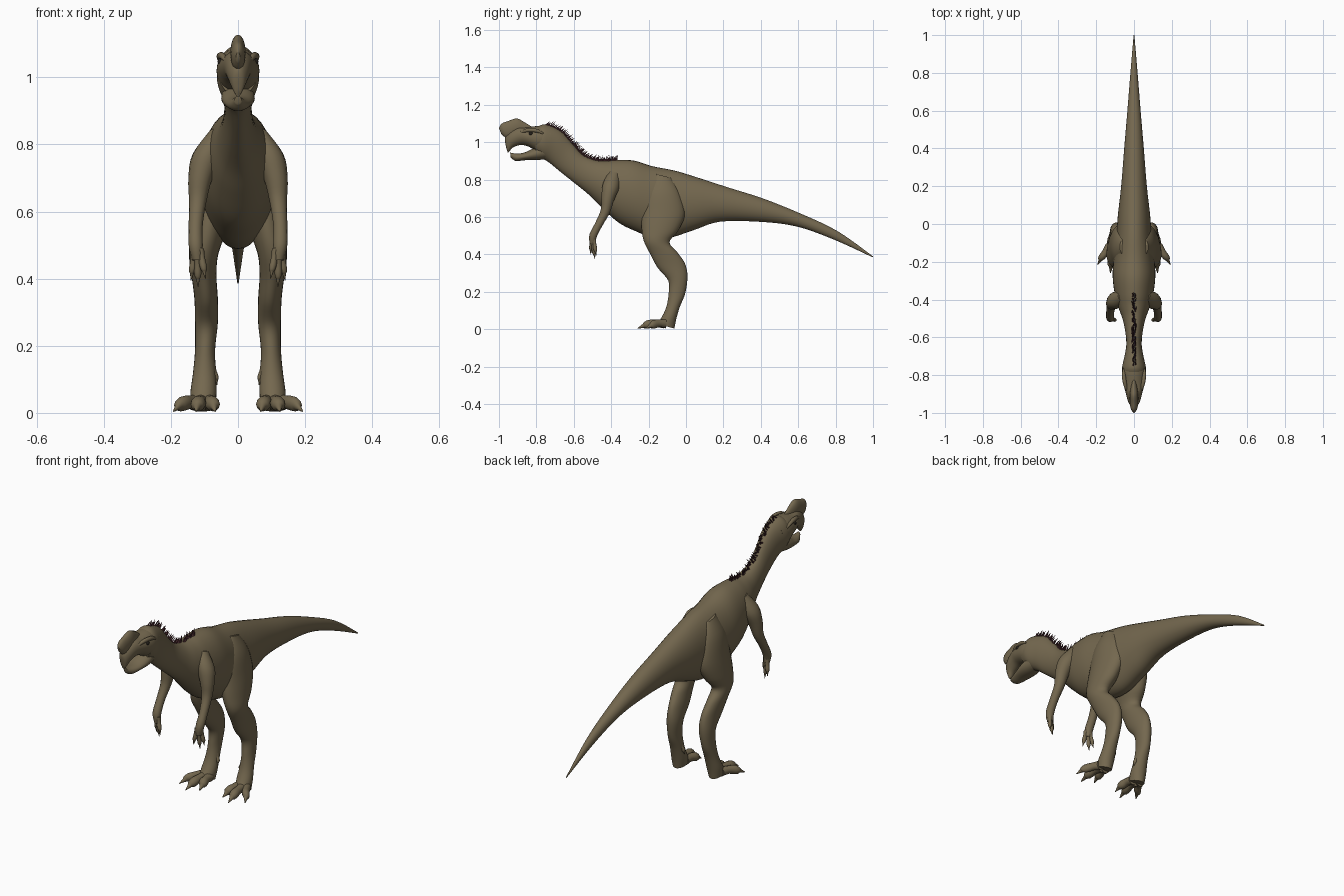
import bpy, bmesh, math, random
from mathutils import Vector, Matrix

random.seed(4)
cube = bpy.data.objects.get("Cube")
if cube:
    bpy.data.objects.remove(cube, do_unlink=True)


def make_material(name, colour):
    mat = bpy.data.materials.new(name)
    mat.use_nodes = True
    mat.diffuse_color = (*colour, 1)
    shader = mat.node_tree.nodes["Principled BSDF"]
    shader.inputs["Base Color"].default_value = (*colour, 1)
    shader.inputs["Roughness"].default_value = 0.8
    return mat


HIDE = make_material("olive brown hide", (0.175, 0.138, 0.078))
QUILL = make_material("dark maroon quill", (0.075, 0.025, 0.03))
EYE = make_material("dark eye", (0.02, 0.016, 0.012))


def finish(name, bm, mat):
    bmesh.ops.recalc_face_normals(bm, faces=bm.faces)
    mesh = bpy.data.meshes.new(name)
    bm.to_mesh(mesh)
    bm.free()
    mesh.materials.append(mat)
    obj = bpy.data.objects.new(name, mesh)
    bpy.context.scene.collection.objects.link(obj)
    bpy.ops.object.select_all(action="DESELECT")
    bpy.context.view_layer.objects.active = obj
    obj.select_set(True)
    bpy.ops.object.shade_smooth_by_angle(angle=math.radians(50))
    return obj


def smooth_rows(rows, steps):
    """Catmull-Rom interpolation of equal-length number rows."""
    out = []
    last = len(rows) - 1
    for i in range(last):
        a, b, c, d = (rows[min(max(i + k, 0), last)] for k in (-1, 0, 1, 2))
        for s in range(steps):
            t = s / steps
            out.append([q + 0.5 * t * (r - p + t * (2 * p - 5 * q + 4 * r - e
                        + t * (3 * (q - r) + e - p)))
                        for p, q, r, e in zip(a, b, c, d)])
    out.append(list(rows[last]))
    return out


def loft(name, rows, side=1, sides=24, steps=5):
    """Elliptic skin; each row is x, half width, and two opposite rim points (y, z)."""
    bm = bmesh.new()
    rings = []
    for x, w, ya, za, yb, zb in smooth_rows(rows, steps):
        mid = Vector((x * side, (ya + yb) / 2, (za + zb) / 2))
        up = Vector((0, (ya - yb) / 2, (za - zb) / 2))
        across = Vector((max(w, 0.001), 0, 0))
        angles = [math.tau * k / sides for k in range(sides)]
        rings.append([bm.verts.new(mid + across * math.cos(a) + up * math.sin(a))
                      for a in angles])
    for low, high in zip(rings, rings[1:]):
        for k in range(sides):
            n = (k + 1) % sides
            bm.faces.new((low[k], low[n], high[n], high[k]))
    bm.faces.new(rings[0])
    bm.faces.new(rings[-1])
    return finish(name, bm, HIDE)


def limb(name, points, side, sides=14, steps=4):
    """Round tube through (x, y, z, radius) points."""
    rows = []
    for i, (x, y, z, r) in enumerate(points):
        before, after = points[max(i - 1, 0)], points[min(i + 1, len(points) - 1)]
        ty, tz = after[1] - before[1], after[2] - before[2]
        size = math.hypot(ty, tz)
        ny, nz = -tz / size * r, ty / size * r
        rows.append((x, r, y + ny, z + nz, y - ny, z - nz))
    return loft(name, rows, side, sides, steps)


def digit(name, base, tip, radius, side, arch=0.0):
    """Toe or finger with a knuckle and a tapering claw."""
    base, tip = Vector(base), Vector(tip)
    points = []
    for t, scale in ((0, 1), (.3, .8), (.55, .9), (.7, .75), (.78, .45), (1, .08)):
        p = base.lerp(tip, t)
        p.z += arch * math.sin(math.pi * t)
        points.append((*p, radius * scale))
    limb(name, points, side, 12, 3)


# Tail, trunk and neck: half width, top point, bottom point
TRUNK = [
    (.002, 1.0, .39, .998, .385),
    (.019, .81, .525, .79, .48),
    (.035, .61, .62, .59, .55),
    (.052, .41, .70, .39, .575),
    (.068, .22, .76, .18, .575),
    (.085, .06, .812, .04, .53),
    (.095, -.06, .848, -.09, .49),
    (.108, -.18, .872, -.2, .5),
    (.113, -.28, .902, -.27, .525),
    (.103, -.37, .905, -.36, .57),
    (.083, -.43, .9, -.45, .65),
    (.06, -.49, .905, -.52, .72),
    (.045, -.555, .935, -.6, .785),
    (.041, -.61, .995, -.675, .845),
    (.05, -.67, 1.06, -.73, .89),
    (.063, -.75, 1.095, -.77, .915),
    (.058, -.79, 1.085, -.81, .945),
]
loft("tail_body_and_neck", [(0, *row) for row in TRUNK], sides=36)

# Skull with hooked beak, open lower jaw, and narrow head crest
loft("skull", [
    (0, .055, -.72, 1.08, -.74, .95),
    (0, .064, -.78, 1.088, -.79, .95),
    (0, .056, -.85, 1.08, -.845, .978),
    (0, .044, -.9, 1.08, -.885, .985),
    (0, .033, -.945, 1.055, -.925, .972),
    (0, .02, -.968, 1.02, -.945, .95),
    (0, .008, -.96, .965, -.952, .943)])
loft("lower_jaw", [
    (0, .045, -.74, 1.0, -.74, .91),
    (0, .05, -.81, .97, -.8, .905),
    (0, .041, -.865, .945, -.86, .904),
    (0, .027, -.91, .94, -.91, .9),
    (0, .01, -.94, .945, -.938, .92)])
loft("head_crest", [
    (0, .008, -.82, 1.08, -.82, 1.04),
    (0, .017, -.865, 1.108, -.865, 1.03),
    (0, .022, -.905, 1.127, -.9, 1.03),
    (0, .022, -.95, 1.114, -.94, 1.02),
    (0, .018, -.985, 1.1, -.965, 1.025),
    (0, .006, -1.0, 1.075, -.988, 1.045)])

# Row of quills from the back of the head to the shoulders
bm = bmesh.new()
ridge = smooth_rows([row[1:3] for row in TRUNK[9:16]], 14)
for (y, z), (y2, z2) in zip(ridge, ridge[1:]):
    normal = Vector((0, z2 - z, y - y2)).normalized()
    lean = normal + Vector((random.uniform(-.3, .3), random.uniform(.2, .8), .15))
    length = random.uniform(.022, .042)
    spot = Vector((random.uniform(-.009, .009), y, z)) + lean.normalized() * (length * .3)
    turn = lean.to_track_quat("Z", "Y").to_matrix().to_4x4()
    bmesh.ops.create_cone(bm, cap_ends=True, segments=5, radius1=.005, radius2=.0005,
                          depth=length, matrix=Matrix.Translation(spot) @ turn)
finish("neck_quills", bm, QUILL)

for label, side in (("left", 1), ("right", -1)):
    # Eye and brow
    bm = bmesh.new()
    bmesh.ops.create_uvsphere(bm, u_segments=14, v_segments=10, radius=.011,
                              matrix=Matrix.Translation((.05 * side, -.83, 1.047)))
    finish(label + "_eye", bm, EYE)
    limb(label + "_brow", [(.036, -.89, 1.05, .005), (.047, -.85, 1.064, .01),
                           (.054, -.8, 1.062, .01), (.054, -.76, 1.045, .004)], side)

    # Leg: thigh, shin, hock and ankle in one skin
    loft(label + "_leg", [
        (.055, .02, -.16, .83, -.08, .81),
        (.063, .05, -.215, .74, -.03, .73),
        (.073, .058, -.235, .63, -.005, .62),
        (.09, .052, -.237, .54, -.04, .53),
        (.103, .043, -.225, .47, -.088, .465),
        (.101, .037, -.19, .4, -.045, .41),
        (.095, .035, -.152, .33, -.005, .35),
        (.094, .034, -.095, .26, .008, .28),
        (.098, .03, -.093, .19, -.005, .19),
        (.1, .034, -.105, .12, -.033, .12),
        (.103, .039, -.13, .065, -.052, .055),
        (.105, .036, -.155, .03, -.062, .004)], side)

    # Foot: three splayed toes and a small raised hind toe
    for part, start, tip in (("inner", (.088, -.115), (.068, -.225)),
                             ("middle", (.11, -.12), (.125, -.258)),
                             ("outer", (.125, -.105), (.192, -.215))):
        digit(f"{label}_{part}_toe", (*start, .03), (*tip, .005), .025, side, .012)
    digit(label + "_hind_toe", (.08, -.065, .145), (.062, -.078, .083), .013, side)

    # Arm from shoulder to palm
    limb(label + "_arm", [(.055, -.38, .84, .03), (.09, -.4, .77, .046),
                          (.112, -.418, .7, .036), (.12, -.432, .63, .026),
                          (.126, -.467, .56, .021), (.126, -.497, .5, .021),
                          (.121, -.5, .455, .015)], side)

    # Three clawed fingers
    for part, start, tip in (("inner", (.113, -.503, .49), (.097, -.51, .4)),
                             ("middle", (.121, -.5, .475), (.119, -.487, .376)),
                             ("outer", (.129, -.493, .48), (.14, -.48, .395))):
        digit(f"{label}_{part}_finger", start, tip, .012, side)
